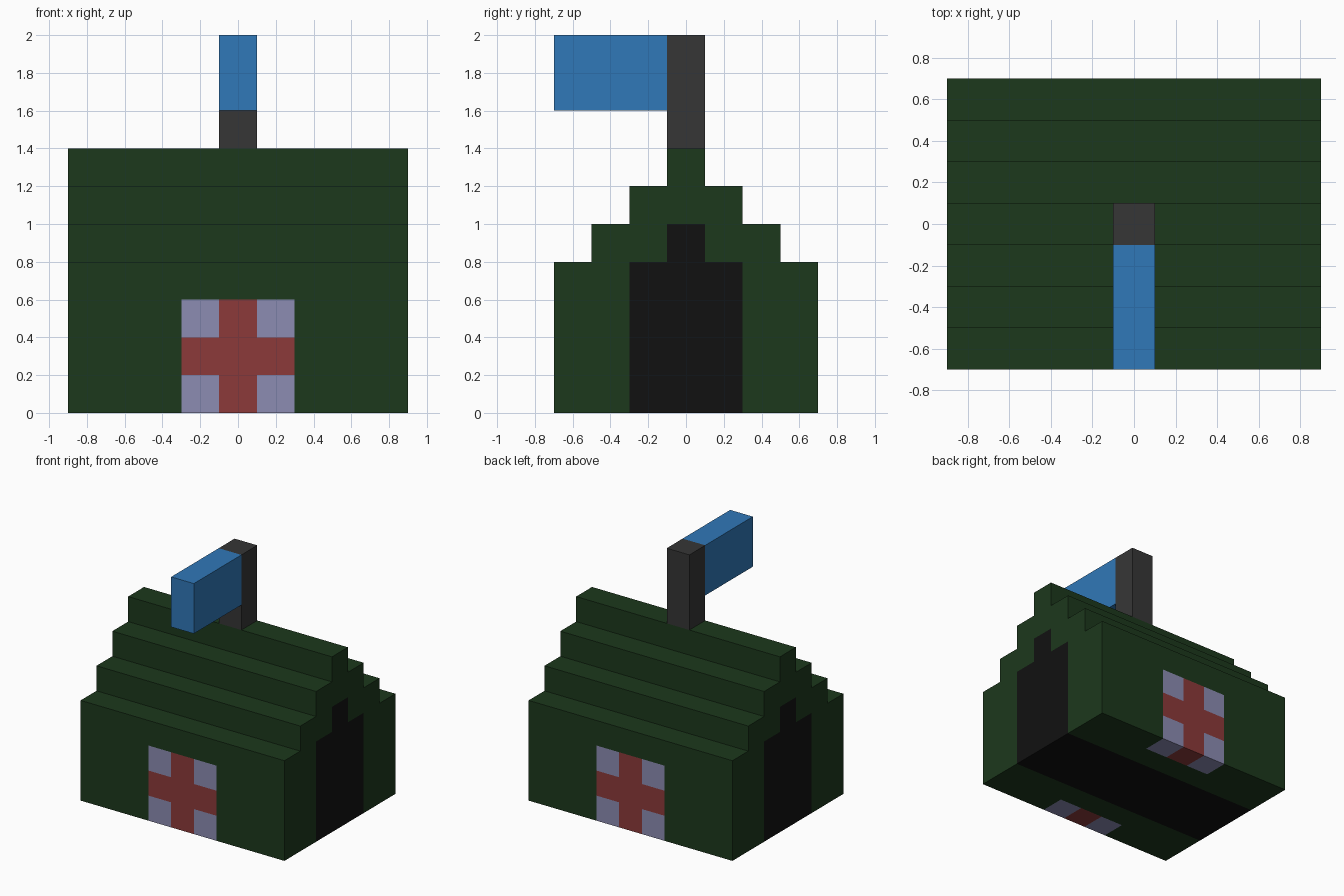
import bpy, bmesh
from mathutils import Vector

if "Cube" in bpy.data.objects:
    bpy.data.objects.remove(bpy.data.objects["Cube"])


def material(name, rgb):
    m = bpy.data.materials.new(name)
    lin = [((c / 255 + 0.055) / 1.055) ** 2.4 if c > 10 else c / 255 / 12.92 for c in rgb]
    m.diffuse_color = (*lin, 1)
    m.use_nodes = True
    m.node_tree.nodes["Principled BSDF"].inputs["Base Color"].default_value = m.diffuse_color
    return m


GREEN = material("canvas_green", (28, 56, 28))
BLACK = material("opening_black", (17, 17, 17))
RED = material("cross_red", (140, 58, 58))
PALE = material("panel_pale", (140, 140, 178))
DARK = material("pole_dark", (54, 54, 54))
BLUE = material("flag_blue", (48, 120, 184))


def prism(name, profile, axis, lo, hi, mat):
    """Extrude a 2D profile along x (profile is y,z) or y (profile is x,z)."""
    bm = bmesh.new()
    place = (lambda a, b: (lo, a, b)) if axis == 'x' else (lambda a, b: (a, lo, b))
    face = bm.faces.new([bm.verts.new(place(a, b)) for a, b in profile])
    ext = bmesh.ops.extrude_face_region(bm, geom=[face])
    move = Vector((hi - lo, 0, 0)) if axis == 'x' else Vector((0, hi - lo, 0))
    bmesh.ops.translate(bm, vec=move,
                        verts=[v for v in ext['geom'] if isinstance(v, bmesh.types.BMVert)])
    bmesh.ops.recalc_face_normals(bm, faces=bm.faces)
    me = bpy.data.meshes.new(name)
    bm.to_mesh(me)
    bm.free()
    me.materials.append(mat)
    ob = bpy.data.objects.new(name, me)
    bpy.context.collection.objects.link(ob)
    return ob


def rect(a0, a1, b0, b1):
    return [(a0, b0), (a1, b0), (a1, b1), (a0, b1)]


def mirrored(half):
    """Close a right-half profile with its mirror image."""
    return half + [(-a, b) for a, b in reversed(half)]


# Stepped tent shell, an arch around the dark opening
outer = [(.5, 0), (.5, 1), (.3, 1), (.3, 1.2), (.1, 1.2), (.1, 1.4)]
opening = [(.3, 0), (.3, .8), (.1, .8), (.1, 1)]
arch = mirrored(outer) + [(-a, b) for a, b in opening] + list(reversed(opening))
prism("tent_shell", arch, 'x', -.9, .9, GREEN)

# Dark interior running the full length
prism("tent_opening", mirrored(opening), 'x', -.9, .9, BLACK)

# Side walls with inset cross panels, front and back
wall = mirrored([(.3, .6), (.3, 0), (.9, 0), (.9, .8)])
cross = mirrored([(.1, 0), (.1, .2), (.3, .2), (.3, .4), (.1, .4), (.1, .6)])
for side, lo, hi in (("front", -.7, -.5), ("back", .5, .7)):
    prism(side + "_wall", wall, 'y', lo, hi, GREEN)
    prism(side + "_cross", cross, 'y', lo, hi, RED)
    for i, (x, z) in enumerate([(-.3, 0), (.1, 0), (-.3, .4), (.1, .4)]):
        prism(f"{side}_panel_corner_{i + 1}", rect(x, x + .2, z, z + .2), 'y', lo, hi, PALE)

# Flag pole and flag
prism("flag_pole", rect(-.1, .1, 1.4, 2), 'x', -.1, .1, DARK)
prism("flag", rect(-.7, -.1, 1.6, 2), 'x', -.1, .1, BLUE)
